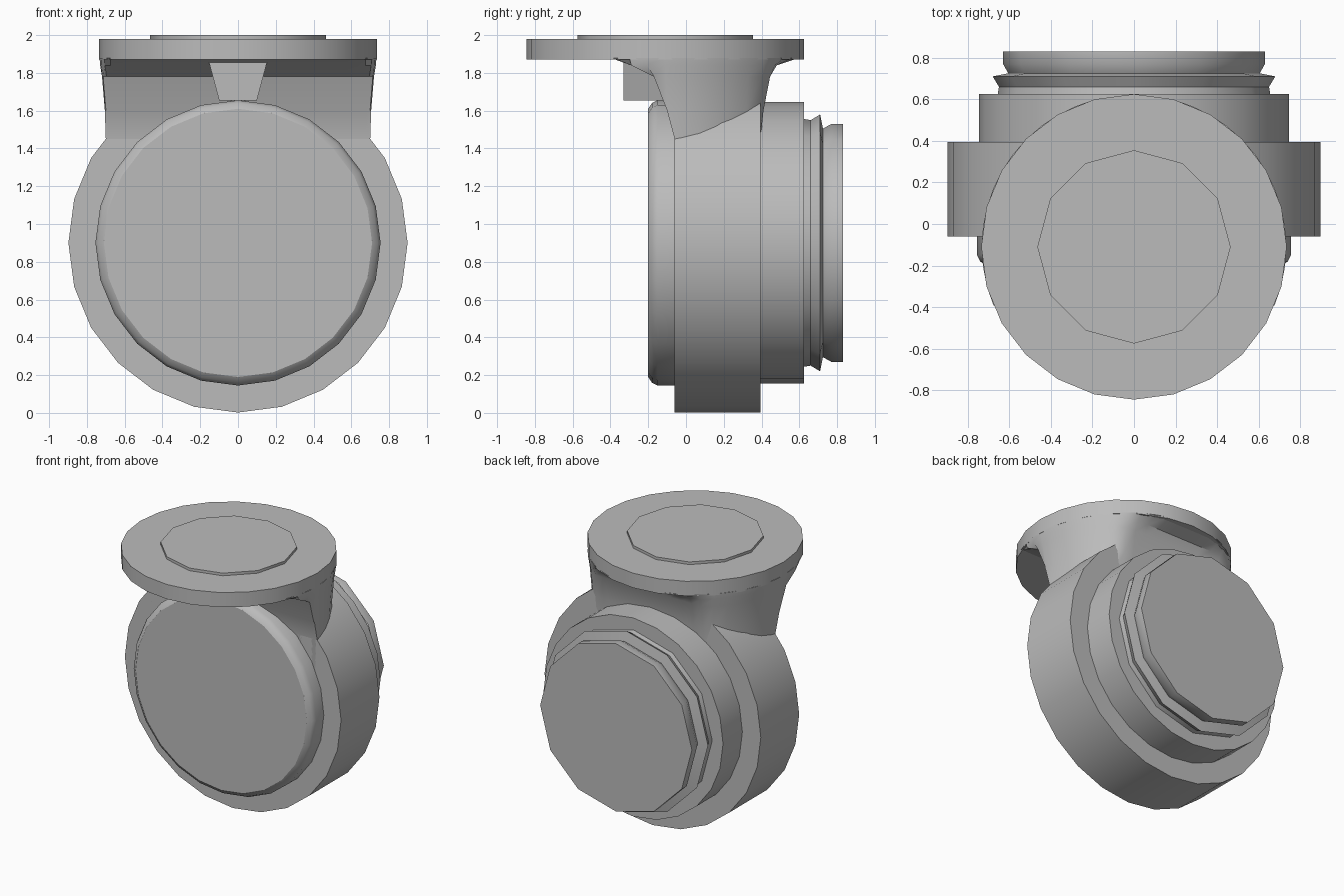
import bpy
import math

if "Cube" in bpy.data.objects:
    bpy.data.objects.remove(bpy.data.objects["Cube"], do_unlink=True)

grey = bpy.data.materials.new("plain grey")
grey.use_nodes = True
grey.diffuse_color = (0.5, 0.5, 0.5, 1)
bsdf = next(n for n in grey.node_tree.nodes if n.type == "BSDF_PRINCIPLED")
bsdf.inputs["Base Color"].default_value = grey.diffuse_color

HUB_Z = 0.9        # height of the drum axis
FLANGE_Y = -0.11   # offset of the mounting flange


def loft(name, rings):
    """Skin equal-sized rings of points and close both ends."""
    n = len(rings[0])
    verts = [p for ring in rings for p in ring]
    faces = [(k * n + i, k * n + (i + 1) % n, (k + 1) * n + (i + 1) % n, (k + 1) * n + i)
             for k in range(len(rings) - 1) for i in range(n)]
    faces.append(tuple(reversed(range(n))))
    faces.append(tuple(range(len(verts) - n, len(verts))))
    mesh = bpy.data.meshes.new(name)
    mesh.from_pydata(verts, [], faces)
    mesh.materials.append(grey)
    obj = bpy.data.objects.new(name, mesh)
    bpy.context.collection.objects.link(obj)
    bpy.ops.object.select_all(action="DESELECT")
    obj.select_set(True)
    bpy.context.view_layer.objects.active = obj
    bpy.ops.object.mode_set(mode="EDIT")
    bpy.ops.mesh.select_all(action="SELECT")
    bpy.ops.mesh.normals_make_consistent(inside=False)
    bpy.ops.object.mode_set(mode="OBJECT")
    bpy.ops.object.shade_smooth_by_angle(angle=math.radians(32))
    return obj


def circle(radius, sides, place):
    angles = [2 * math.pi * i / sides for i in range(sides)]
    return [place(radius * math.cos(a), radius * math.sin(a)) for a in angles]


def drum(name, profile, sides):
    """Turned part about the front-to-back axis; profile holds (radius, y)."""
    return loft(name, [circle(r, sides, lambda u, v, y=y: (u, y, HUB_Z + v))
                       for r, y in profile])


def disc(name, radius, bottom, top, sides):
    return loft(name, [circle(radius, sides, lambda u, v, z=z: (u, FLANGE_Y + v, z))
                       for z in (bottom, top)])


# Drum body and its covers
drum("housing", [(0.898, -0.06), (0.898, 0.395)], 24)
drum("front_cover", [(0.755, 0.0), (0.755, -0.15), (0.74, -0.18), (0.71, -0.2)], 24)
drum("rear_collar", [(0.745, 0.3), (0.745, 0.625)], 24)
drum("rear_cap", [(0.66, 0.6), (0.65, 0.66), (0.68, 0.71), (0.605, 0.725),
                  (0.63, 0.77), (0.63, 0.83)], 12)

# Neck: a slab that flares into the round flange; (z, radius, front y, back y)
neck_steps = [(0.9, 0.7, -0.06, 0.395), (1.45, 0.7, -0.06, 0.395),
              (1.6, 0.705, -0.1, 0.41), (1.78, 0.72, -0.17, 0.445),
              (1.84, 0.73, -0.29, 0.48), (1.88, 0.733, -0.4, 0.6)]


def clipped(z, radius, front, back):
    return circle(radius, 48, lambda u, v: (u, min(back, max(front, FLANGE_Y + v)), z))


loft("neck", [clipped(*step) for step in neck_steps])

# Mounting flange with its raised face
disc("flange", 0.735, 1.87, 1.98, 24)
disc("flange_face", 0.465, 1.96, 2.0, 12)

# Tapered connector block under the flange
loft("connector_block", [[(-w, -0.33, z), (w, -0.33, z), (w, -0.02, z), (-w, -0.02, z)]
                         for w, z in ((0.1, 1.655), (0.16, 1.88))])
